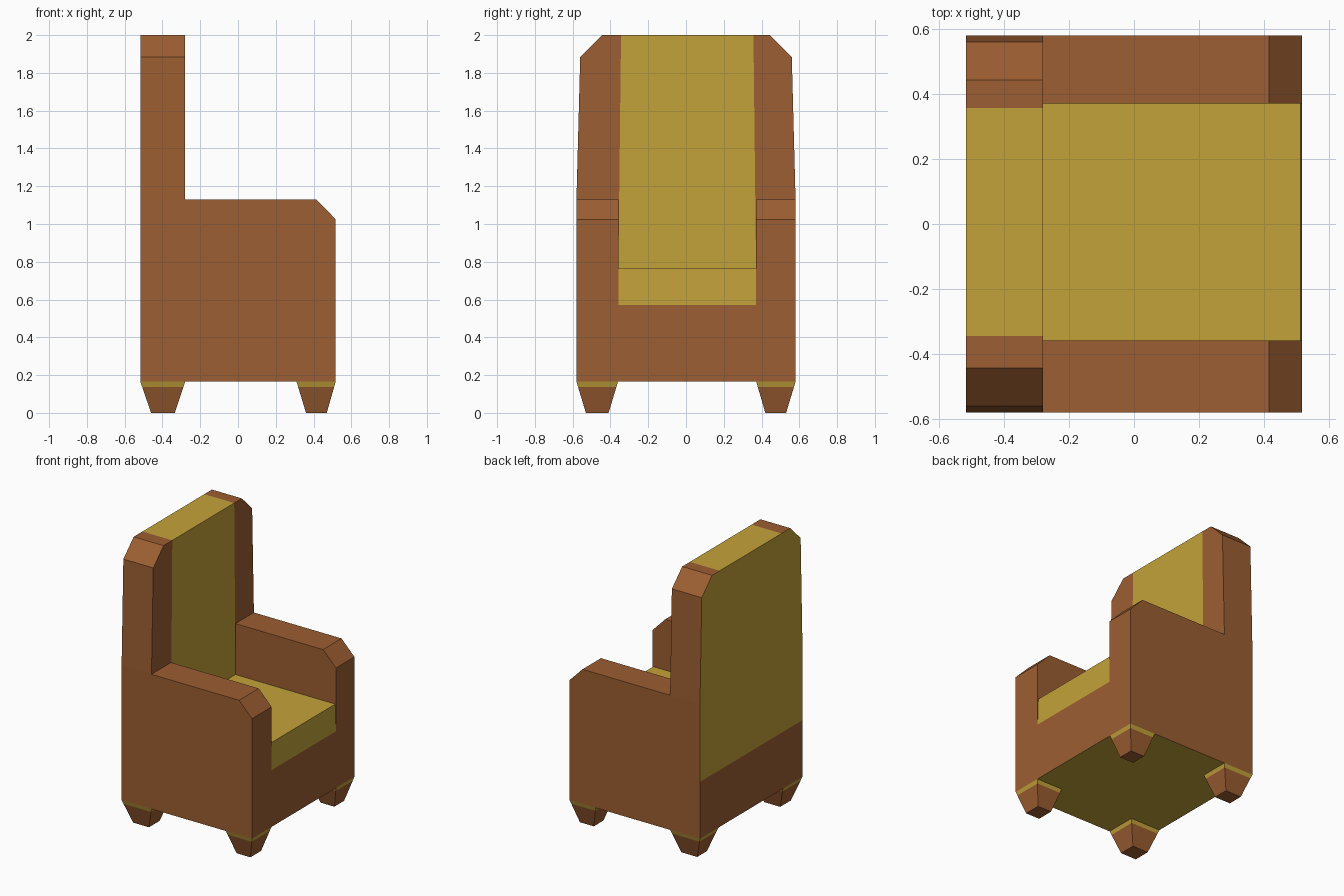
import bpy, bmesh
from mathutils import Vector

if "Cube" in bpy.data.objects:
    bpy.data.objects.remove(bpy.data.objects["Cube"])


def material(name, rgb):
    m = bpy.data.materials.new(name)
    m.diffuse_color = (*rgb, 1)
    m.use_nodes = True
    m.node_tree.nodes["Principled BSDF"].inputs["Base Color"].default_value = m.diffuse_color
    return m


BROWN, YELLOW = 0, 1
MATS = [material("brown leather", (0.333, 0.112, 0.032)),
        material("mustard fabric", (0.552, 0.361, 0.042))]


def finish(name, bm, rule):
    """Recalculate normals, colour faces by rule and make the object."""
    bmesh.ops.recalc_face_normals(bm, faces=bm.faces[:])
    bm.normal_update()
    for f in bm.faces:
        f.material_index = rule(f.calc_center_median(), f.normal)
    me = bpy.data.meshes.new(name)
    bm.to_mesh(me)
    bm.free()
    for m in MATS:
        me.materials.append(m)
    ob = bpy.data.objects.new(name, me)
    bpy.context.collection.objects.link(ob)
    return ob


def prism(profile, axis, lo, hi):
    """Extrude a profile along x (points are y, z) or y (points are x, z)."""
    bm = bmesh.new()
    if axis == "x":
        place, step = (lambda a, b: (lo, a, b)), Vector((hi - lo, 0, 0))
    else:
        place, step = (lambda a, b: (a, lo, b)), Vector((0, hi - lo, 0))
    face = bm.faces.new([bm.verts.new(place(a, b)) for a, b in profile])
    out = bmesh.ops.extrude_face_region(bm, geom=[face], use_keep_orig=True)
    moved = [g for g in out["geom"] if isinstance(g, bmesh.types.BMVert)]
    bmesh.ops.translate(bm, verts=moved, vec=step)
    return bm


# Main dimensions
XB, XF, X_BACK = -0.517, 0.517, -0.28       # rear, front, backrest face
W = 0.58                                    # half width
Y0, Y1 = -0.358, 0.371                      # seat slot
Z_FLOOR, Z_RAIL, Z_SEAT, Z_ARM, Z_TOP = 0.165, 0.572, 0.765, 1.13, 2.0

# Base block with a fabric underside
base = prism([(XB, Z_FLOOR), (XF, Z_FLOOR), (XF, Z_RAIL), (XB, Z_RAIL)], "y", -W, W)
finish("base", base, lambda c, n: YELLOW if n.z < -0.5 else BROWN)

# Arms with a chamfered front edge
arm = [(X_BACK, Z_RAIL), (XF, Z_RAIL), (XF, 1.025), (0.415, Z_ARM), (X_BACK, Z_ARM)]
for name, lo, hi in (("left_arm", -W, Y0), ("right_arm", Y1, W)):
    finish(name, prism(arm, "y", lo, hi), lambda c, n: BROWN)

# Seat cushion, front leaning back very slightly
seat = [(X_BACK, Z_RAIL), (XF, Z_RAIL), (0.511, Z_SEAT), (X_BACK, Z_SEAT)]
finish("seat_cushion", prism(seat, "y", Y0, Y1), lambda c, n: YELLOW)

# Backrest: tapered, chamfered shoulders, fabric centre strip and rear
half = [(W, Z_RAIL), (W, Z_ARM), (0.56, 1.885), (0.443, Z_TOP)]
back = prism(half + [(-y, z) for y, z in reversed(half)], "x", XB, X_BACK)
for low, high in ((Y0, -0.344), (Y1, 0.357)):
    bmesh.ops.bisect_plane(back, geom=back.verts[:] + back.edges[:] + back.faces[:],
                           plane_co=(0, low, Z_SEAT),
                           plane_no=(0, Z_TOP - Z_SEAT, low - high))
finish("backrest", back,
       lambda c, n: YELLOW if n.x < -0.9 or abs(c.y) < 0.2 else BROWN)

# Tapered legs with a thin fabric band at the top
leg_x = {"back": ((XB, -0.28), (-0.46, -0.335)), "front": ((0.31, XF), (0.36, 0.47))}
leg_y = {"left": ((-W, -0.36), (-0.53, -0.41)), "right": ((0.372, W), (0.42, 0.53))}
Z_BAND = 0.138
for nx, (tx, bx) in leg_x.items():
    for ny, (ty, by) in leg_y.items():
        bm = bmesh.new()
        rings = []
        for z in (0, Z_BAND, Z_FLOOR):
            t = z / Z_FLOOR
            xs = [b + (a - b) * t for a, b in zip(tx, bx)]
            ys = [b + (a - b) * t for a, b in zip(ty, by)]
            rings.append([bm.verts.new((xs[i], ys[j], z))
                          for i, j in ((0, 0), (1, 0), (1, 1), (0, 1))])
        for r0, r1 in zip(rings, rings[1:]):
            for k in range(4):
                bm.faces.new((r0[k], r0[(k + 1) % 4], r1[(k + 1) % 4], r1[k]))
        bm.faces.new(rings[0])
        bm.faces.new(rings[-1])
        finish(f"{nx}_{ny}_leg", bm, lambda c, n: YELLOW if c.z > Z_BAND else BROWN)
